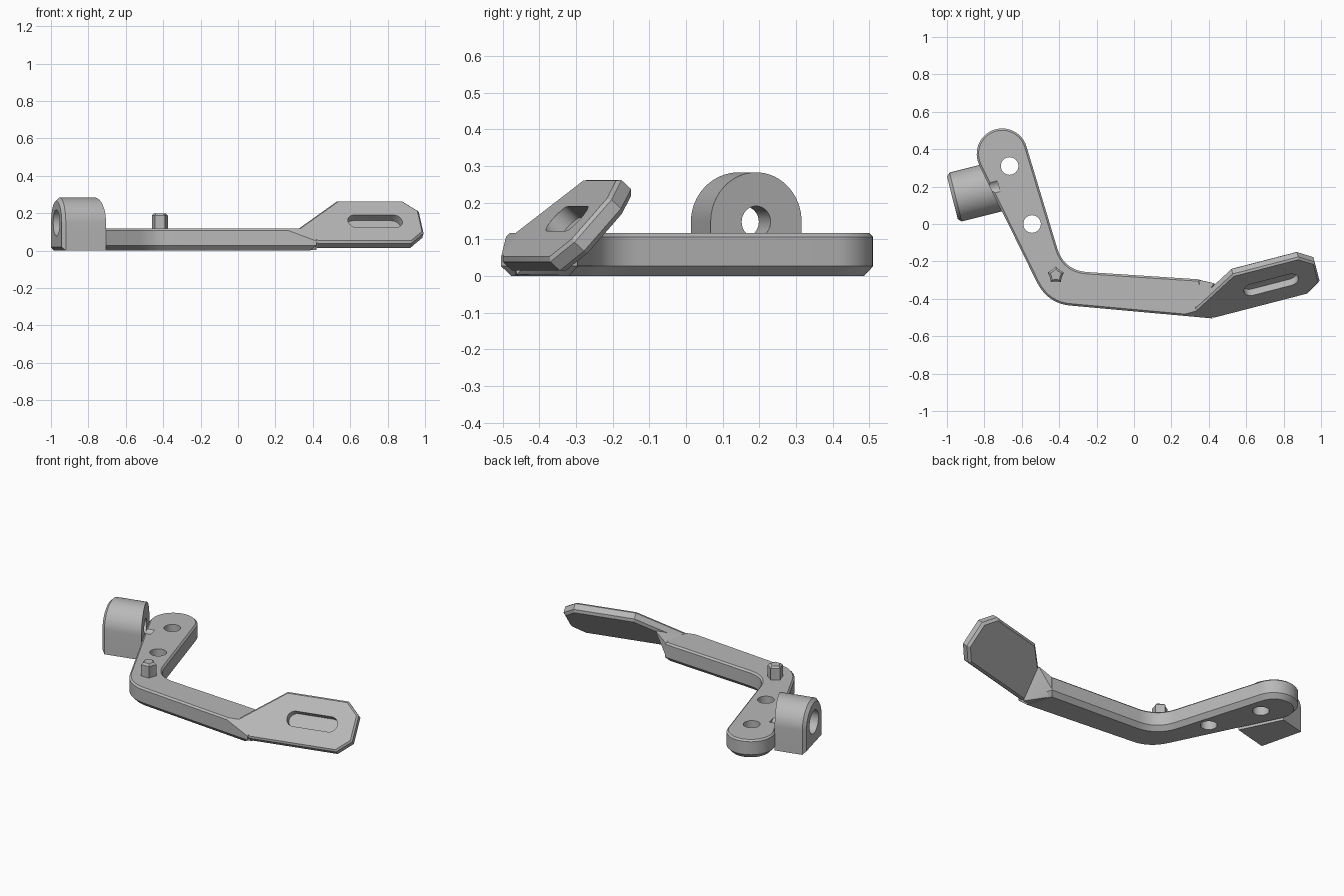
import bpy, bmesh
from math import sin, cos, pi, radians
from mathutils import Matrix, Vector

cube = bpy.data.objects.get("Cube")
if cube:
    bpy.data.objects.remove(cube, do_unlink=True)

grey = bpy.data.materials.new("plain_grey")
grey.use_nodes = True
grey.diffuse_color = (0.48, 0.48, 0.48, 1)
grey.node_tree.nodes["Principled BSDF"].inputs["Base Color"].default_value = grey.diffuse_color


def frame(origin, x, y, z):
    m = Matrix((x, y, z)).transposed().to_4x4()
    m.translation = Vector(origin)
    return m


def arc(cx, cy, r, a0, a1, n=24):
    angles = [radians(a0 + (a1 - a0) * i / n) for i in range(n + 1)]
    return [(cx + r * cos(a), cy + r * sin(a)) for a in angles]


def circle(cx, cy, r, n=32):
    return arc(cx, cy, r, 0, 360, n)[:-1]


def fillet(a, corner, b, n=12):
    a, c, b = Vector(a), Vector(corner), Vector(b)
    ts = [i / n for i in range(n + 1)]
    return [tuple(a * (1 - t) ** 2 + c * 2 * t * (1 - t) + b * t * t) for t in ts]


def inset(points, amount):
    """Move a counterclockwise outline inwards with mitred corners."""
    result = []
    for i, p in enumerate(points):
        p = Vector(p)
        u = (p - Vector(points[i - 1])).normalized()
        w = (Vector(points[(i + 1) % len(points)]) - p).normalized()
        n1, n2 = Vector((-u.y, u.x)), Vector((-w.y, w.x))
        result.append(p + (n1 + n2) * amount / (1 + n1.dot(n2)))
    return result


def finish(name, bm):
    bmesh.ops.recalc_face_normals(bm, faces=bm.faces)
    mesh = bpy.data.meshes.new(name)
    bm.to_mesh(mesh)
    bm.free()
    mesh.materials.append(grey)
    ob = bpy.data.objects.new(name, mesh)
    bpy.context.collection.objects.link(ob)
    return ob


def prism(name, outline, layers, matrix=Matrix(), clip=None):
    """Stack inset copies of an outline; clip = (point, normal of removed side)."""
    bm = bmesh.new()
    rings = [[bm.verts.new(matrix @ Vector((p[0], p[1], z))) for p in inset(outline, amount)]
             for z, amount in layers]
    n = len(outline)
    for low, high in zip(rings, rings[1:]):
        for i in range(n):
            j = (i + 1) % n
            bm.faces.new((low[i], low[j], high[j], high[i]))
    bm.faces.new(rings[0][::-1])
    bm.faces.new(rings[-1])
    if clip:
        bmesh.ops.bisect_plane(bm, geom=bm.verts[:] + bm.edges[:] + bm.faces[:],
                               plane_co=clip[0], plane_no=clip[1], clear_outer=True)
        bmesh.ops.holes_fill(bm, edges=[e for e in bm.edges if e.is_boundary], sides=0)
    return finish(name, bm)


def cut(ob, *cutters):
    bpy.context.view_layer.objects.active = ob
    for cutter in cutters:
        cutter.hide_render = True
        mod = ob.modifiers.new("cut", "BOOLEAN")
        mod.operation, mod.solver, mod.object = "DIFFERENCE", "EXACT", cutter
        bpy.ops.object.modifier_apply(modifier=mod.name)
        bpy.data.objects.remove(cutter, do_unlink=True)


# Local frames of the tilted plate and the sideways boss
turn, tilt = radians(14.5), radians(48)
along = Vector((cos(turn), sin(turn), 0))
across = Vector((-sin(turn) * cos(tilt), cos(turn) * cos(tilt), sin(tilt)))
facing = along.cross(across)
plate_frame = frame((0.733, -0.325, 0.157), along, across, facing)
axis = Vector((0.97, 0.243, 0)).normalized()
up = Vector((0, 0, 1))
boss_frame = frame((-0.971, 0.14, 0), up.cross(axis), up, axis)

# Bent arm with a rounded end
arm_outline = ([(0.42, -0.505), (0.35, -0.296)]
               + fillet((-0.25, -0.257), (-0.375, -0.248), (-0.411, -0.128))
               + arc(-0.705, 0.375, 0.136, 16.7, 205.8)
               + fillet((-0.525, -0.30), (-0.466, -0.425), (-0.34, -0.436)))
arm = prism("bent_arm", arm_outline, [(0, 0.025), (0.027, 0), (0.107, 0), (0.117, 0.01)],
            clip=(plate_frame.translation, facing))
through = [(-0.1, 0), (0.3, 0)]
cut(arm,
    prism("hole_cutter_upper", circle(-0.665, 0.31, 0.047), through),
    prism("hole_cutter_lower", circle(-0.545, 0, 0.047), through),
    prism("groove_cutter", circle(0, 0.148, 0.043), [(0.1, 0), (0.255, 0)], boss_frame))

# Tilted end plate with a blind slot
plate_outline = [(-0.459, -0.07), (-0.338, -0.15), (0.178, -0.15), (0.256, -0.078),
                 (0.256, 0.078), (0.178, 0.15), (-0.184, 0.15)]
plate = prism("end_plate", plate_outline,
              [(-0.06, 0.014), (-0.046, 0), (-0.01, 0), (0, 0.01)], plate_frame)
slot_outline = arc(0.105, 0, 0.045, -90, 90, 12) + arc(-0.105, 0, 0.045, 90, 270, 12)
cut(plate, prism("slot_cutter", slot_outline, [(-0.046, 0), (0.02, 0)], plate_frame))

# Wedge that blends the arm into the back of the plate
bm = bmesh.new()
for co in [(0.43, -0.317, 0.16), (0.35, -0.30, 0.113), (0.30, -0.478, 0.103), (0.33, -0.32, 0.002),
           (0.345, -0.298, 0.03), (0.42, -0.462, 0.004), (0.33, -0.47, 0.002)]:
    bm.verts.new(co)
bmesh.ops.convex_hull(bm, input=bm.verts[:])
wedge = finish("plate_wedge", bm)

# Sideways boss with a flat base and a counterbored hole
boss_outline = [(-0.135, 0), (0.135, 0)] + arc(0, 0.148, 0.135, 0, 180, 32)
boss = prism("side_boss", boss_outline, [(0, 0.018), (0.018, 0), (0.36, 0)], boss_frame,
             clip=((-0.826, 0.316, 0), (0.9, 0.436, 0)))
cut(boss,
    prism("bore_cutter", circle(0, 0.148, 0.043), [(-0.1, 0), (0.5, 0)], boss_frame),
    prism("counterbore_cutter", circle(0, 0.148, 0.07), [(-0.1, 0), (0.07, 0)], boss_frame))

# Five-pointed peg at the bend
peg_outline = []
for i in range(10):
    r = 0.034 if i % 2 else 0.045
    a = pi / 2 + i * pi / 5
    peg_outline.append((-0.418 + r * cos(a), -0.273 + r * sin(a)))
peg = prism("locating_peg", peg_outline, [(0.1, 0), (0.187, 0), (0.199, 0.01)])

# Smooth the round walls and keep the edges crisp
bpy.ops.object.select_all(action="DESELECT")
for ob in (arm, plate, wedge, boss, peg):
    ob.select_set(True)
bpy.context.view_layer.objects.active = arm
bpy.ops.object.shade_smooth_by_angle(angle=radians(25))
